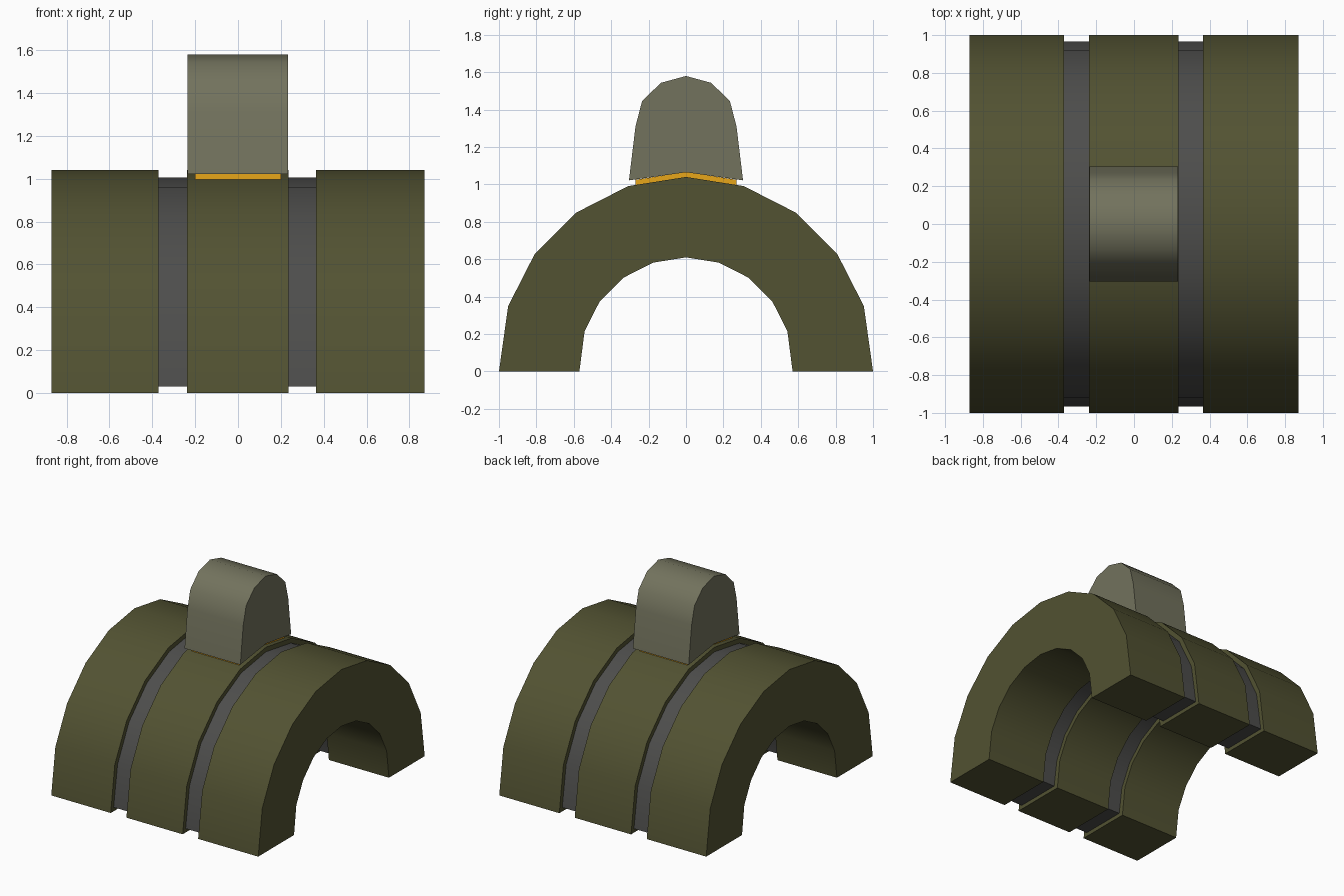
import bpy, bmesh
from math import cos, sin, pi, radians

if "Cube" in bpy.data.objects:
    bpy.data.objects.remove(bpy.data.objects["Cube"])


def material(name, rgb):
    mat = bpy.data.materials.new(name)
    mat.diffuse_color = (*rgb, 1)
    mat.use_nodes = True
    mat.node_tree.nodes["Principled BSDF"].inputs["Base Color"].default_value = mat.diffuse_color
    return mat


def loft(name, sections, mats, strip_mats=None):
    """Bridge (x, [(y, z)...]) sections along x and cap both ends."""
    bm = bmesh.new()
    rings = [[bm.verts.new((x, y, z)) for y, z in prof] for x, prof in sections]
    for s, (a, b) in enumerate(zip(rings, rings[1:])):
        n = len(a)
        for i in range(n):
            j = (i + 1) % n
            f = bm.faces.new((a[i], a[j], b[j], b[i]))
            f.material_index = strip_mats[s] if strip_mats else 0
    bm.faces.new(rings[0])
    bm.faces.new(rings[-1])
    bmesh.ops.recalc_face_normals(bm, faces=bm.faces)
    for f in bm.faces:
        f.smooth = True
    mesh = bpy.data.meshes.new(name)
    bm.to_mesh(mesh)
    bm.free()
    mesh.set_sharp_from_angle(angle=radians(36))
    for m in mats:
        mesh.materials.append(m)
    obj = bpy.data.objects.new(name, mesh)
    bpy.context.collection.objects.link(obj)
    return obj


def arc(r, base):
    pts = [(r * cos(pi * k / 10), 0.04 + r * sin(pi * k / 10)) for k in range(11)]
    pts[0], pts[-1] = (r, base), (-r, base)
    return pts


def arch(outer, inner, base):
    return arc(outer, base) + arc(inner, base)[::-1]


def mirrored(half):
    """Right half of a profile, ending on the centre line."""
    return half + [(-y, z) for y, z in half[-2::-1]]


olive = material("olive", (0.085, 0.085, 0.032))
dark = material("dark_grey", (0.075, 0.075, 0.072))
pale = material("pale_olive", (0.17, 0.17, 0.11))
yellow = material("yellow", (0.8, 0.38, 0.01))

# Arched body: three bands separated by two recessed dark grooves
big, small = arch(1.0, 0.57, 0), arch(0.965, 0.605, 0.03)
loft("arched_body",
     [(-0.87, big), (-0.37, big), (-0.37, small), (-0.238, small), (-0.238, big),
      (0.235, big), (0.235, small), (0.365, small), (0.365, big), (0.87, big)],
     [olive, dark], [0, 0, 1, 0, 0, 0, 1, 0, 0])

# Yellow seam strip between body and knob
strip = mirrored([(0.27, 1.025), (0, 1.066)]) + [(-0.27, 0.995), (0, 1.038), (0.27, 0.995)]
loft("seam_strip", [(-0.2, strip), (0.2, strip)], [yellow])

# Rounded knob on top, with its underside following the arch
knob = mirrored([(0.305, 1.022), (0.27, 1.31), (0.235, 1.445), (0.135, 1.543), (0, 1.58)])
knob.append((0, 1.065))
loft("top_knob", [(-0.236, knob), (0.233, knob)], [pale])
